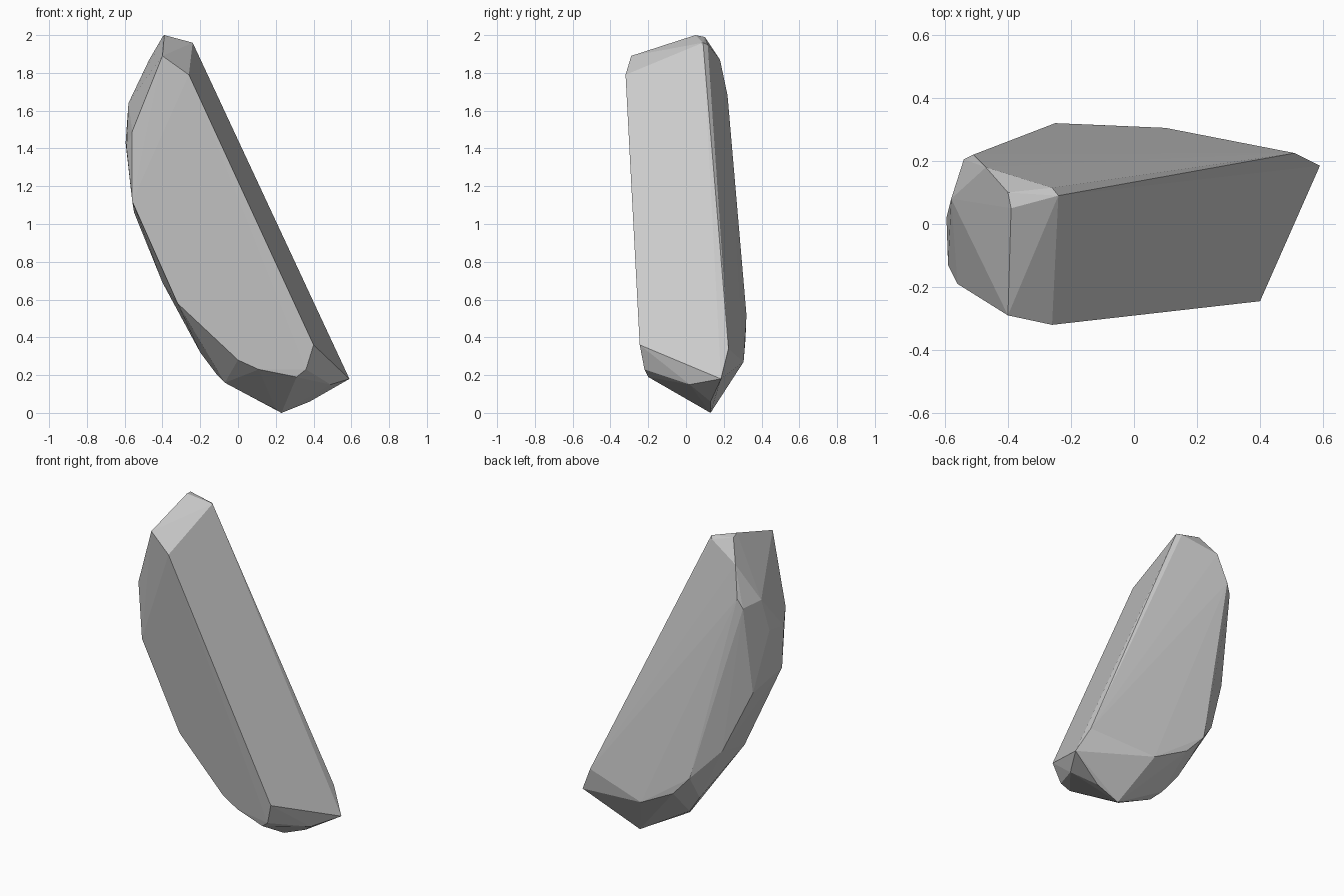
import bpy, bmesh, math

# Corner points of the faceted stone, grouped by side
front = [(-0.26, -0.32, 1.79), (-0.40, -0.29, 1.89), (-0.56, -0.19, 1.49),
         (-0.56, -0.155, 1.12), (-0.32, -0.125, 0.58), (0.0, -0.148, 0.28),
         (0.11, -0.165, 0.23), (0.31, -0.20, 0.19), (0.36, -0.22, 0.23),
         (0.40, -0.245, 0.36)]
top = [(-0.39, 0.05, 2.0), (-0.40, 0.10, 1.99), (-0.24, 0.09, 1.96),
       (-0.26, 0.115, 1.95)]
back = [(-0.47, 0.18, 1.87), (-0.51, 0.22, 1.68), (-0.54, 0.205, 1.62),
        (-0.25, 0.32, 0.52), (-0.13, 0.315, 0.39), (0.10, 0.305, 0.27),
        (0.51, 0.225, 0.34), (0.59, 0.185, 0.18)]
left = [(-0.58, 0.08, 1.64), (-0.595, 0.02, 1.43), (-0.59, -0.13, 1.40),
        (-0.55, 0.12, 1.06), (-0.40, 0.21, 0.69), (-0.20, 0.15, 0.32)]
bottom = [(-0.11, 0.12, 0.20), (-0.07, 0.06, 0.16), (0.20, 0.10, 0.02),
          (0.23, 0.13, 0.0), (0.38, 0.13, 0.06), (0.24, -0.02, 0.09),
          (0.49, 0.02, 0.15)]

# Convex faceted body
bm = bmesh.new()
for p in front + top + back + left + bottom:
    bm.verts.new(p)
hull = bmesh.ops.convex_hull(bm, input=bm.verts[:])
loose = {g for g in hull["geom_interior"] + hull["geom_unused"]
         if isinstance(g, bmesh.types.BMVert)}
bmesh.ops.delete(bm, geom=list(loose), context='VERTS')

# Merge nearly coplanar triangles into larger flat facets
bmesh.ops.dissolve_limit(bm, angle_limit=math.radians(1.5),
                         verts=bm.verts[:], edges=bm.edges[:])
bmesh.ops.recalc_face_normals(bm, faces=bm.faces[:])

mesh = bpy.data.meshes.new("stone")
bm.to_mesh(mesh)
bm.free()

# Plain grey stone
grey = bpy.data.materials.new("stone grey")
grey.diffuse_color = (0.6, 0.6, 0.6, 1)
mesh.materials.append(grey)
stone = bpy.data.objects.new("stone", mesh)
bpy.context.collection.objects.link(stone)
